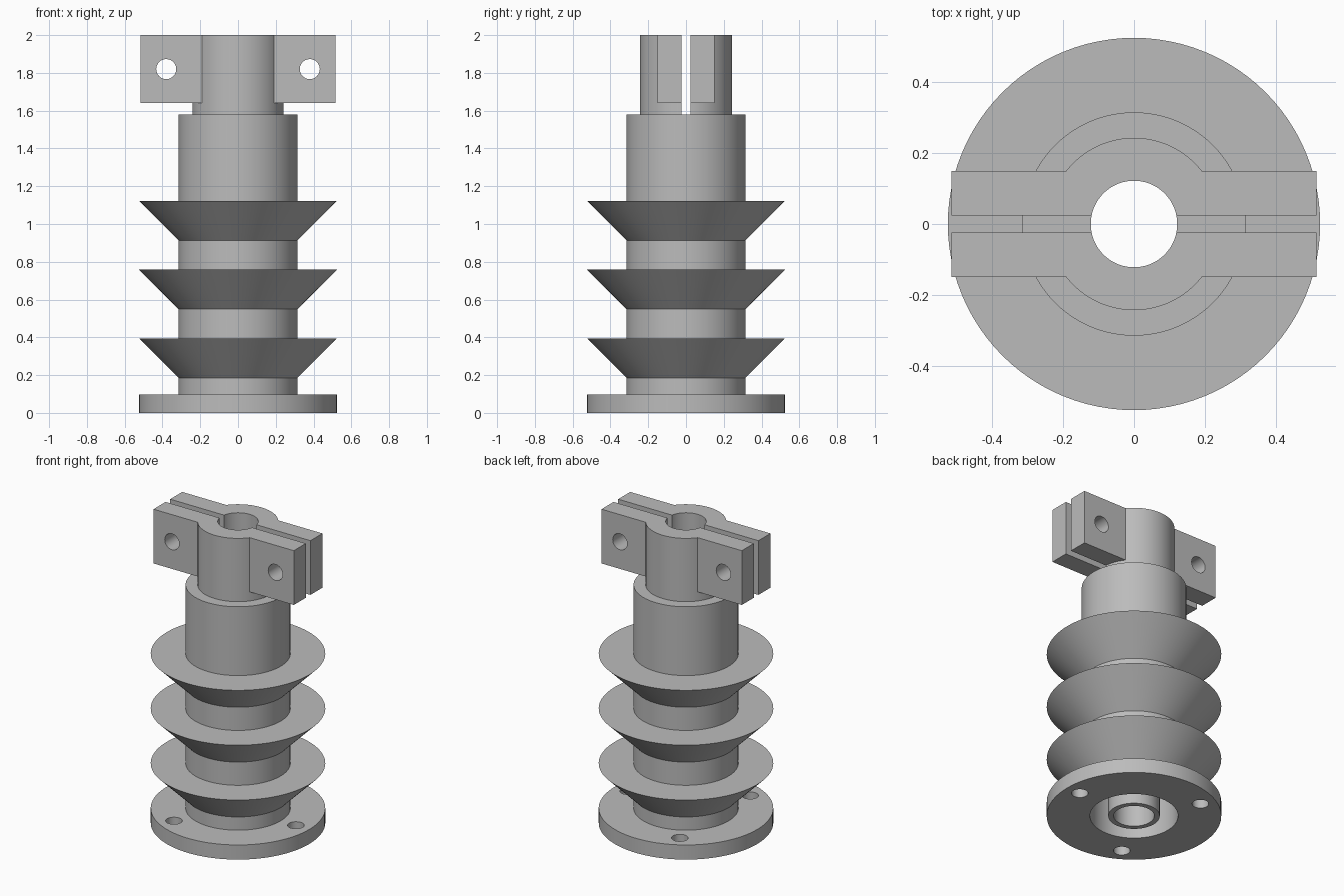
import bpy, bmesh, math
from mathutils import Matrix, Vector

cube = bpy.data.objects.get("Cube")
if cube:
    bpy.data.objects.remove(cube, do_unlink=True)

grey = bpy.data.materials.new("plain grey")
grey.use_nodes = True
grey.diffuse_color = (0.5, 0.5, 0.5, 1)
grey.node_tree.nodes["Principled BSDF"].inputs["Base Color"].default_value = (0.5, 0.5, 0.5, 1)


def add_object(name, bm):
    bmesh.ops.recalc_face_normals(bm, faces=bm.faces)
    mesh = bpy.data.meshes.new(name)
    bm.to_mesh(mesh)
    bm.free()
    mesh.materials.append(grey)
    obj = bpy.data.objects.new(name, mesh)
    bpy.context.collection.objects.link(obj)
    return obj


def lathe(name, profile, steps=96):
    """Revolve a closed (radius, height) outline around z."""
    bm = bmesh.new()
    verts = [bm.verts.new((r, 0, z)) for r, z in profile]
    edges = [bm.edges.new((a, b)) for a, b in zip(verts, verts[1:] + verts[:1])]
    bmesh.ops.spin(bm, geom=verts + edges, cent=(0, 0, 0), axis=(0, 0, 1),
                   angle=math.tau, steps=steps, use_merge=True)
    bmesh.ops.remove_doubles(bm, verts=bm.verts, dist=1e-5)
    return add_object(name, bm)


def box(name, low, high):
    low, high = Vector(low), Vector(high)
    bm = bmesh.new()
    bmesh.ops.create_cube(bm, size=1, matrix=Matrix.Translation((low + high) / 2)
                          @ Matrix.Diagonal((*(high - low), 1)))
    return add_object(name, bm)


def rod(name, centre, radius, length, tilt=0):
    bm = bmesh.new()
    bmesh.ops.create_cone(bm, cap_ends=True, segments=32, radius1=radius, radius2=radius,
                          depth=length, matrix=Matrix.Translation(centre)
                          @ Matrix.Rotation(tilt, 4, 'X'))
    return add_object(name, bm)


def combine(target, tool, operation):
    """Apply a boolean and discard the tool object."""
    tool.hide_render = True
    mod = target.modifiers.new(tool.name, 'BOOLEAN')
    mod.object, mod.operation, mod.solver = tool, operation, 'EXACT'
    bpy.context.view_layer.objects.active = target
    bpy.ops.object.modifier_apply(modifier=mod.name)
    bpy.data.objects.remove(tool, do_unlink=True)


BORE, BODY, RIM = 0.122, 0.315, 0.525
BODY_TOP, TOP = 1.58, 2.0

# Ribbed body: hollow underneath with a central tube, flange and three flared sheds
profile = [(BORE, 0), (0.155, 0), (0.155, 1.48), (0.265, 1.48), (0.265, 0),
           (RIM, 0), (RIM, 0.097), (BODY, 0.097)]
for base in (0.185, 0.549, 0.913):
    profile += [(BODY, base), (RIM, base + 0.21), (BODY, base + 0.21)]
profile += [(BODY, BODY_TOP), (BORE, BODY_TOP)]
body = lathe("ribbed_body", profile)

# Flange bolt holes
for i in range(3):
    a = i * math.tau / 3
    hole = rod("bolt_hole", (0.425 * math.cos(a), 0.425 * math.sin(a), 0.05), 0.05, 0.2)
    combine(body, hole, 'DIFFERENCE')

# Split clamp: collar with an ear on each side
clamp = lathe("split_clamp", [(BORE, BODY_TOP), (0.243, BODY_TOP), (0.243, TOP), (BORE, TOP)])
for low, high in ((-0.515, -0.18), (0.18, 0.515)):
    combine(clamp, box("ear", (low, -0.15, 1.64), (high, 0.15, TOP)), 'UNION')
combine(clamp, box("slot", (-0.6, -0.024, 1.5), (0.6, 0.024, 2.1)), 'DIFFERENCE')
for side in (-1, 1):
    hole = rod("clamp_hole", (side * 0.38, 0, 1.82), 0.053, 0.5, math.pi / 2)
    combine(clamp, hole, 'DIFFERENCE')

# Smooth round walls, keep edges crisp
for obj in (body, clamp):
    bpy.ops.object.select_all(action='DESELECT')
    obj.select_set(True)
    bpy.context.view_layer.objects.active = obj
    bpy.ops.object.shade_smooth_by_angle(angle=math.radians(30))
